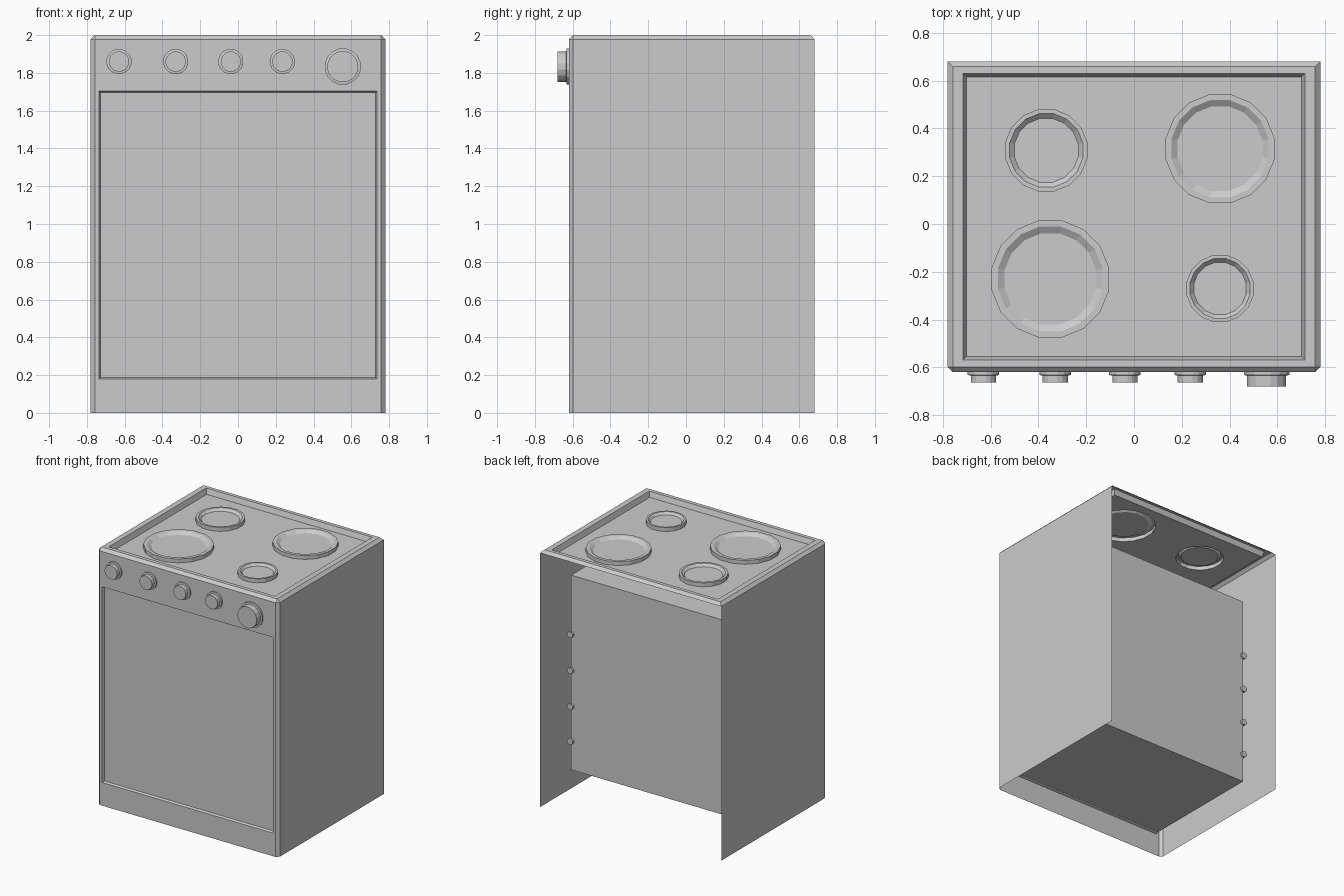
import bpy, bmesh
from math import sin, cos, pi
from mathutils import Vector, Matrix

if "Cube" in bpy.data.objects:
    bpy.data.objects.remove(bpy.data.objects["Cube"])


def finish(bm, name):
    mesh = bpy.data.meshes.new(name)
    bm.to_mesh(mesh)
    bm.free()
    ob = bpy.data.objects.new(name, mesh)
    bpy.context.collection.objects.link(ob)
    return ob


def box(bm, lo, hi):
    lo, hi = Vector(lo), Vector(hi)
    m = Matrix.Translation((lo + hi) / 2) @ Matrix.Diagonal((*(hi - lo), 1))
    return bmesh.ops.create_cube(bm, size=1, matrix=m)


def ring(bm, r, z, n, m):
    return [bm.verts.new(m @ Vector((r * cos((i + .5) * 2 * pi / n), r * sin((i + .5) * 2 * pi / n), z)))
            for i in range(n)]


def lathe(name, profile, n, m):
    """Turn (radius, height) points about local z, and cap the last ring."""
    bm = bmesh.new()
    rings = [ring(bm, r, z, n, m) for r, z in profile]
    for a, b in zip(rings, rings[1:]):
        for i in range(n):
            j = (i + 1) % n
            bm.faces.new((a[i], a[j], b[j], b[i]))
    bm.faces.new(rings[-1])
    return finish(bm, name)


def recess(bm, face, place, thickness, depth):
    """Inset a face, place its new border, then sink a sloped lip."""
    bmesh.ops.inset_individual(bm, faces=[face], thickness=.03)
    for v in face.verts:
        v.co = place(v.co)
    bmesh.ops.inset_individual(bm, faces=[face], thickness=thickness, depth=-depth)


# burners: x, y, radius
BURNERS = [(-.35, -.23, .25), (.36, -.27, .143), (-.367, .308, .175), (.36, .315, .232)]
SIDES, PAN = 16, 1.96

# cabinet shell, open at the back and bottom
bm = bmesh.new()
box(bm, (-.78, -.62, 0), (.78, .68, 2))
edges = []
for e in bm.edges:
    a, b = e.verts[0].co, e.verts[1].co
    if (a.z > 1 and b.z > 1) or (a.y < 0 and b.y < 0 and abs(a.z - b.z) > 1):
        edges.append(e)
bmesh.ops.bevel(bm, geom=edges, offset=.022, segments=1, affect='EDGES')
bm.normal_update()
bmesh.ops.delete(bm, geom=[f for f in bm.faces if f.normal.z < -.9 or f.normal.y > .9], context='FACES')
top = max(bm.faces, key=lambda f: f.calc_center_median().z * (f.normal.z > .9))
front = next(f for f in bm.faces if f.normal.y < -.9)
recess(bm, front, lambda c: Vector((.735 if c.x > 0 else -.735, c.y, 1.703 if c.z > 1 else .18)), .01, .018)
recess(bm, top, lambda c: Vector((.715 if c.x > 0 else -.715, .63 if c.y > 0 else -.568, c.z)), .02, 2 - PAN)
# cooktop pan with burner openings
rim = list(top.edges)
bmesh.ops.delete(bm, geom=[top], context='FACES_ONLY')
for x, y, r in BURNERS:
    vs = ring(bm, r, PAN, SIDES, Matrix.Translation((x, y, 0)))
    rim += [bm.edges.new((vs[i], vs[(i + 1) % SIDES])) for i in range(SIDES)]
bmesh.ops.triangle_fill(bm, edges=rim, use_beauty=True, normal=(0, 0, 1))
finish(bm, "cabinet_shell")

# oven box behind the door
bm = bmesh.new()
box(bm, (-.73, -.598, .185), (.73, .37, 1.7))
finish(bm, "oven_box")

# raised burner rings with sunken centres
for x, y, r in BURNERS:
    lathe("burner", [(r, PAN), (r, PAN + .03), (r * .895, PAN + .03), (r * .78, PAN + .012)], SIDES,
          Matrix.Translation((x, y, 0)))

# control knobs: x, z, flange radius, body radius, front y
knobs = [(x, 1.86, .067, .054, -.664) for x in (-.63, -.33, -.038, .235)] + [(.555, 1.833, .097, .083, -.68)]
for x, z, r1, r2, y in knobs:
    m = Matrix.Translation((x, 0, z)) @ Matrix.Rotation(pi / 2, 4, 'X')
    lathe("knob", [(r1, .615), (r1, .632), (r2, .634), (r2, -y)], SIDES, m)

# shelf rails showing at the back edges of the oven box
for side in (-1, 1):
    for z in (.41, .68, .96, 1.24):
        m = Matrix.Translation((side * .73, 0, z)) @ Matrix.Rotation(-pi / 2, 4, 'X')
        lathe("shelf_rail", [(.025, -.5), (.025, .385)], 8, m)
